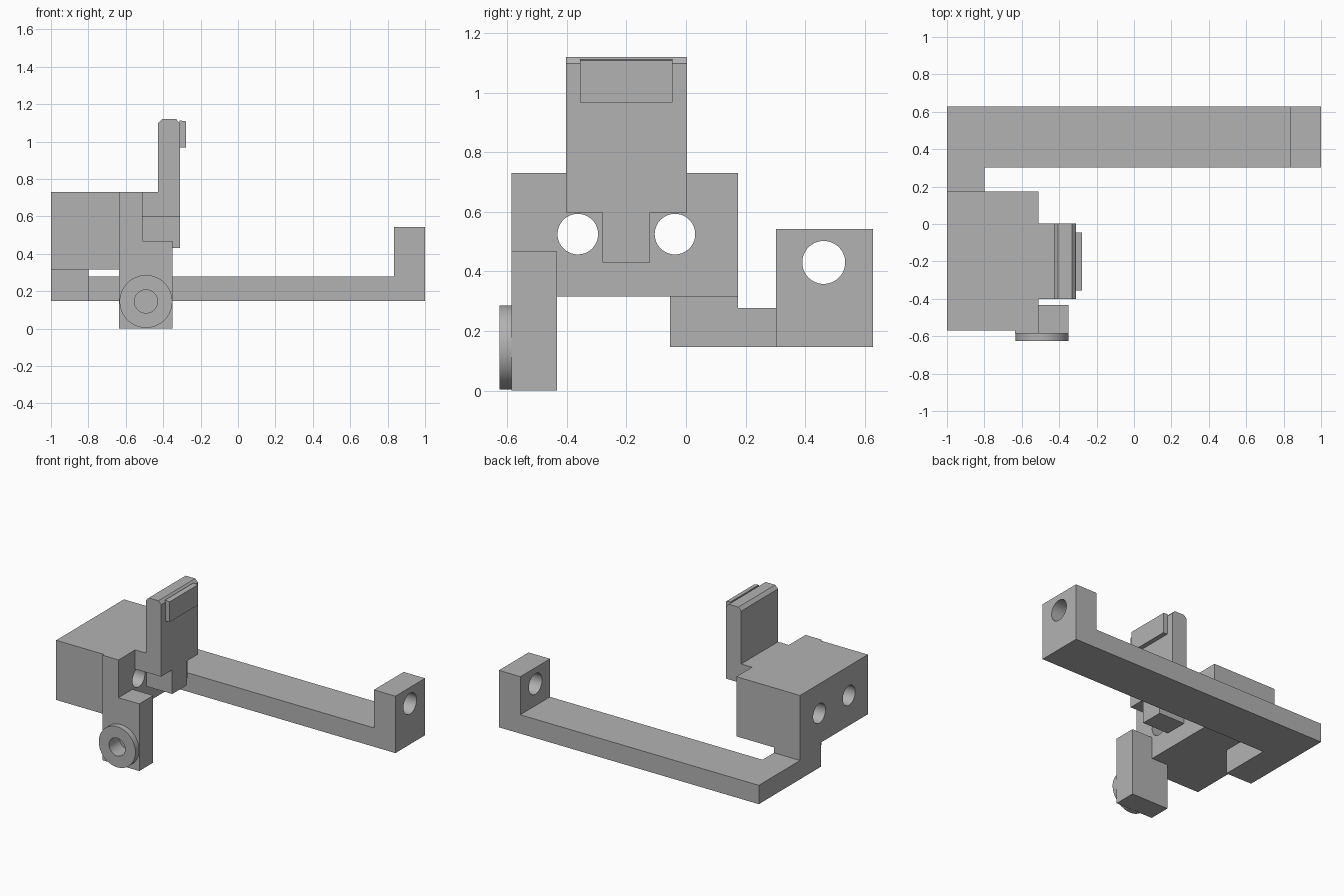
import bpy
import bmesh
from mathutils import Matrix, Vector
from math import radians

if "Cube" in bpy.data.objects:
    bpy.data.objects.remove(bpy.data.objects["Cube"], do_unlink=True)

grey = bpy.data.materials.new("plain grey")
grey.use_nodes = True
colour = (0.45, 0.45, 0.45, 1)
grey.diffuse_color = colour
grey.node_tree.nodes["Principled BSDF"].inputs["Base Color"].default_value = colour


def finish(name, bm):
    bmesh.ops.recalc_face_normals(bm, faces=bm.faces)
    mesh = bpy.data.meshes.new(name)
    bm.to_mesh(mesh)
    bm.free()
    mesh.materials.append(grey)
    obj = bpy.data.objects.new(name, mesh)
    bpy.context.collection.objects.link(obj)
    return obj


def extrude(name, points, axis, start, end):
    """Extrude an outline along x (points are y, z), y (x, z) or z (x, y)."""
    bm = bmesh.new()
    verts = []
    for p in points:
        co = list(p)
        co.insert("xyz".index(axis), start)
        verts.append(bm.verts.new(co))
    face = bm.faces.new(verts)
    moved = bmesh.ops.extrude_face_region(bm, geom=[face])["geom"]
    step = Vector([end - start if a == axis else 0 for a in "xyz"])
    bmesh.ops.translate(bm, vec=step,
                        verts=[g for g in moved if isinstance(g, bmesh.types.BMVert)])
    return finish(name, bm)


def rect(a0, b0, a1, b1):
    return [(a0, b0), (a1, b0), (a1, b1), (a0, b1)]


def cylinder(name, centre, radius, depth, axis):
    bm = bmesh.new()
    turn = Matrix.Rotation(radians(90), 4, "Y" if axis == "x" else "X")
    bmesh.ops.create_cone(bm, cap_ends=True, segments=64, radius1=radius,
                          radius2=radius, depth=depth,
                          matrix=Matrix.Translation(centre) @ turn)
    return finish(name, bm)


def drill(obj, centre, radius, depth, axis):
    cutter = cylinder("hole_cutter", centre, radius, depth, axis)
    bpy.context.view_layer.objects.active = obj
    mod = obj.modifiers.new("hole", "BOOLEAN")
    mod.operation = "DIFFERENCE"
    mod.solver = "EXACT"
    mod.object = cutter
    bpy.ops.object.modifier_apply(modifier=mod.name)
    bpy.data.objects.remove(cutter, do_unlink=True)


# Main housing with two through holes
housing = extrude("housing", rect(-0.57, 0.315, 0.175, 0.73), "x", -1, -0.51)
for y in (-0.363, -0.037):
    drill(housing, (-0.75, y, 0.525), 0.068, 0.8, "x")

# Front leg, stepped, with the round boss and its blind hole
leg = extrude("front_leg", [(-0.635, 0), (-0.35, 0), (-0.35, 0.467), (-0.51, 0.467),
                            (-0.51, 0.73), (-0.635, 0.73)], "y", -0.585, -0.432)
boss = cylinder("round_boss", (-0.492, -0.605, 0.145), 0.141, 0.042, "y")
for part in (leg, boss):
    drill(part, (-0.492, -0.59, 0.145), 0.062, 0.16, "y")

# Connecting hook under the housing
extrude("connecting_hook", [(-0.053, 0.147), (0.305, 0.147), (0.305, 0.278),
                            (0.175, 0.278), (0.175, 0.315), (-0.053, 0.315)],
        "x", -1, -0.8)

# Long arm with upright end and through hole
arm = extrude("long_arm", [(-1, 0.147), (1, 0.147), (1, 0.543), (0.835, 0.543),
                           (0.835, 0.278), (-1, 0.278)], "y", 0.302, 0.628)
drill(arm, (0.917, 0.462, 0.43), 0.072, 0.4, "x")

# Upright plate with foot, chamfered top, tongue and contact pad
extrude("upright_plate", [(-0.51, 0.597), (-0.31, 0.597), (-0.31, 1.098),
                          (-0.331, 1.12), (-0.405, 1.12), (-0.427, 1.098),
                          (-0.427, 0.73), (-0.51, 0.73)], "y", -0.402, 0.003)
extrude("plate_tongue", rect(-0.51, 0.43, -0.31, 0.6), "y", -0.28, -0.12)
extrude("contact_pad", [(-0.312, 0.967), (-0.278, 0.967), (-0.278, 1.108),
                        (-0.312, 1.113)], "y", -0.355, -0.045)

# Smooth the round walls and keep the edges sharp
bpy.ops.object.select_all(action="DESELECT")
for part in (housing, leg, boss, arm):
    part.select_set(True)
bpy.context.view_layer.objects.active = arm
bpy.ops.object.shade_smooth_by_angle(angle=radians(30))
